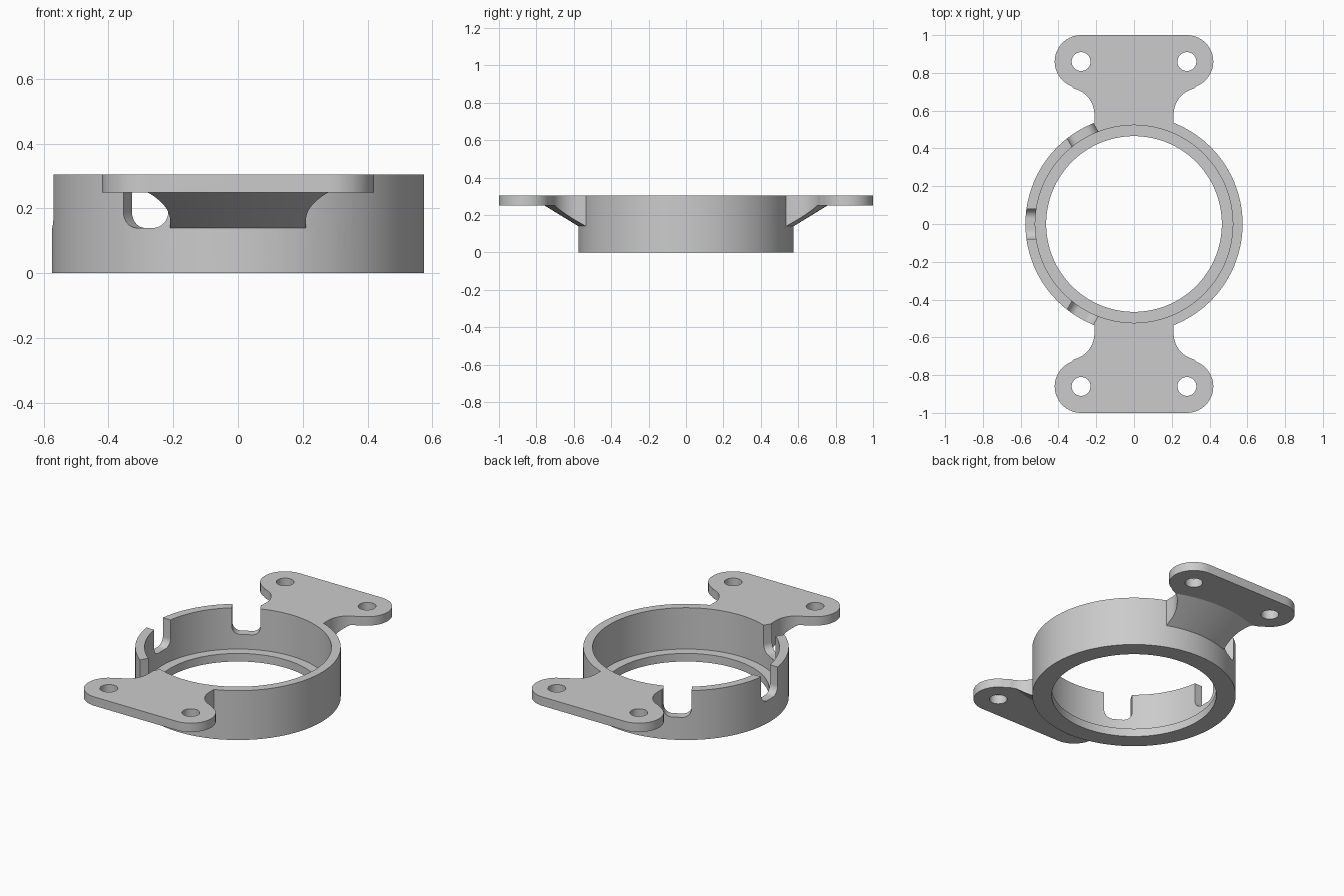
import bpy, bmesh, math
from math import cos, sin, pi, radians
from mathutils import Matrix

if "Cube" in bpy.data.objects:
    bpy.data.objects.remove(bpy.data.objects["Cube"], do_unlink=True)

grey = bpy.data.materials.new("plain grey")
grey.use_nodes = True
grey.diffuse_color = (0.6, 0.6, 0.6, 1)
grey.node_tree.nodes["Principled BSDF"].inputs["Base Color"].default_value = (0.6, 0.6, 0.6, 1)

SEGMENTS = 144
R_OUT, R_SEAT, R_LIP = 0.575, 0.523, 0.465
TOP, LIP_TOP, SLOT_BASE, PLATE_BASE = 0.305, 0.05, 0.14, 0.25


def finish(name, bm):
    bmesh.ops.recalc_face_normals(bm, faces=bm.faces[:])
    mesh = bpy.data.meshes.new(name)
    bm.to_mesh(mesh)
    bm.free()
    mesh.materials.append(grey)
    obj = bpy.data.objects.new(name, mesh)
    bpy.context.collection.objects.link(obj)
    return obj


def revolve(name, profile):
    """Closed (radius, z) profile turned around z."""
    bm = bmesh.new()
    loops = [[bm.verts.new((r * cos(a), r * sin(a), z)) for r, z in profile]
             for a in (2 * pi * i / SEGMENTS for i in range(SEGMENTS))]
    n = len(profile)
    for i, loop in enumerate(loops):
        nxt = loops[(i + 1) % SEGMENTS]
        for j in range(n):
            k = (j + 1) % n
            bm.faces.new((loop[j], nxt[j], nxt[k], loop[k]))
    return finish(name, bm)


def prism(name, outline, low, high, matrix=Matrix()):
    """Outline in local xy, extruded along local z."""
    bm = bmesh.new()
    base = bm.faces.new([bm.verts.new((x, y, low)) for x, y in outline])
    ext = bmesh.ops.extrude_face_region(bm, geom=[base])
    for v in ext["geom"]:
        if isinstance(v, bmesh.types.BMVert):
            v.co.z = high
    bm.transform(matrix)
    return finish(name, bm)


def arc(cx, cy, r, start, end, steps=20):
    angles = [radians(start + (end - start) * i / steps) for i in range(steps + 1)]
    return [(cx + r * cos(a), cy + r * sin(a)) for a in angles]


def boolean(target, tool, operation):
    mod = target.modifiers.new(operation.title(), "BOOLEAN")
    mod.operation, mod.solver, mod.object = operation, "EXACT", tool
    bpy.context.view_layer.objects.active = target
    bpy.ops.object.modifier_apply(modifier=mod.name)
    bpy.data.objects.remove(tool, do_unlink=True)


# Ring with an inward lip at the bottom
ring = revolve("mounting_ring", [(R_LIP, 0), (R_OUT, 0), (R_OUT, TOP),
                                 (R_SEAT, TOP), (R_SEAT, LIP_TOP), (R_LIP, LIP_TOP)])

# Half outline of an arm: neck, concave fillet, rounded ear
lean = math.degrees(math.atan2(0.28, -0.07))
half = [(0.21, 0.508)] + arc(0.35, 0.58, 0.14, 180, lean) \
    + arc(0.28, 0.86, 0.14, lean - 180, 90)[1:]
inner = arc(0, 0, 0.55, 112.45, 67.55)
outline = inner + half[1:] + [(-x, y) for x, y in reversed(half[1:])]

for side, turn in (("back", 0), ("front", pi)):
    spin = Matrix.Rotation(turn, 4, "Z")
    arm = prism(side + "_arm", outline, 0.1, TOP, spin)
    # Conical underside
    boolean(arm, revolve("cone_cutter", [(0.57, 0.137), (0.755, PLATE_BASE), (1.5, PLATE_BASE),
                                         (1.5, 0.02), (0.57, 0.02)]), "DIFFERENCE")
    # Screw holes in the ears
    for x in (-0.28, 0.28):
        boolean(arm, prism("hole_cutter", arc(x, 0.86, 0.05, 0, 351, 39), 0, 0.5, spin),
                "DIFFERENCE")
    boolean(ring, arm, "UNION")

# Round-cornered slots, open at the top
slot = arc(-0.03, SLOT_BASE + 0.05, 0.05, 180, 270, 10) \
    + arc(0.03, SLOT_BASE + 0.05, 0.05, 270, 360, 10) + [(0.08, 0.5), (-0.08, 0.5)]
upright = Matrix.Rotation(pi / 2, 4, "X")
for angle in (60, 120, 180, 240, 300):
    place = Matrix.Rotation(radians(angle + 90), 4, "Z") @ upright
    boolean(ring, prism("slot_cutter", slot, 0.4, 0.63, place), "DIFFERENCE")

bpy.ops.object.select_all(action="DESELECT")
ring.select_set(True)
bpy.context.view_layer.objects.active = ring
bpy.ops.object.shade_smooth_by_angle(angle=radians(30))
